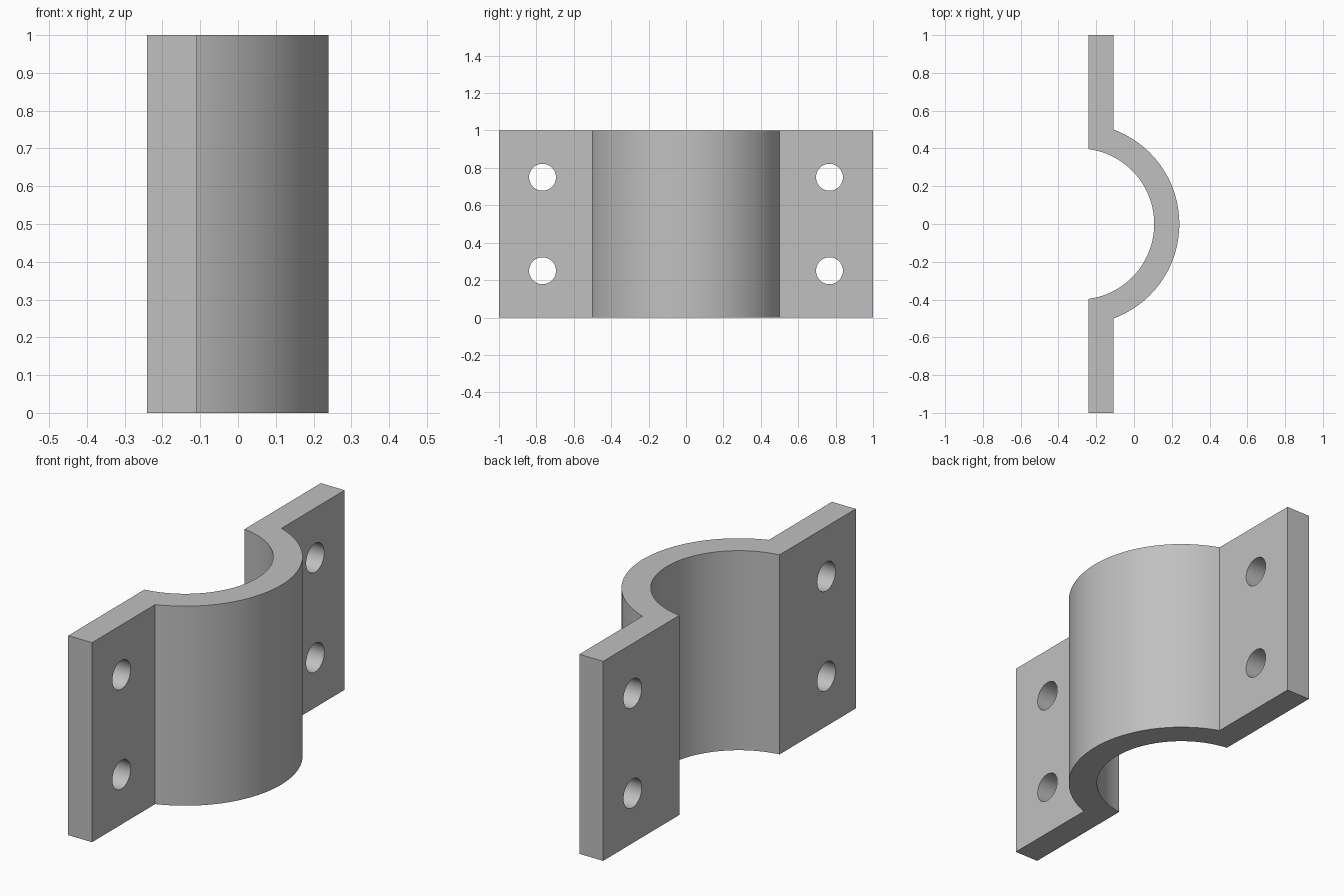
import bpy, bmesh
from math import asin, acos, sin, cos, radians
from mathutils import Matrix

cube = bpy.data.objects.get("Cube")
if cube:
    bpy.data.objects.remove(cube, do_unlink=True)

HEIGHT = 1.0
BACK, FACE = -0.241, -0.109      # x of the two flange faces
CENTRE = -0.293                  # x of the saddle axis
R_OUT, R_IN = 0.533, 0.4
HOLE_Y, HOLE_R = 0.767, 0.072
STEPS = 64

metal = bpy.data.materials.new("grey metal")
metal.use_nodes = True
grey = (0.53, 0.53, 0.53, 1)
metal.diffuse_color = grey
metal.node_tree.nodes["Principled BSDF"].inputs["Base Color"].default_value = grey


def make_object(name, bm):
    bmesh.ops.recalc_face_normals(bm, faces=bm.faces)
    mesh = bpy.data.meshes.new(name)
    bm.to_mesh(mesh)
    bm.free()
    mesh.materials.append(metal)
    obj = bpy.data.objects.new(name, mesh)
    bpy.context.collection.objects.link(obj)
    return obj


def arc(radius, x_end):
    """Arc about the saddle axis, from -y to +y, ending on the plane x_end."""
    half = acos((x_end - CENTRE) / radius)
    angles = [half * (2 * i / STEPS - 1) for i in range(STEPS + 1)]
    return [(CENTRE + radius * cos(a), radius * sin(a)) for a in angles]


# Clamp body: flanges and saddle as one extruded profile
profile = [(BACK, -1), (FACE, -1)] + arc(R_OUT, FACE) + [(FACE, 1), (BACK, 1)]
profile += reversed(arc(R_IN, BACK))
bm = bmesh.new()
base = bm.faces.new([bm.verts.new((x, y, 0)) for x, y in profile])
top = bmesh.ops.extrude_face_region(bm, geom=[base])["geom"]
bmesh.ops.translate(bm, vec=(0, 0, HEIGHT),
                    verts=[v for v in top if isinstance(v, bmesh.types.BMVert)])
if base.is_valid and not any(len(f.verts) == len(profile) and f.calc_center_median().z == 0
                             for f in bm.faces):
    bm.faces.new(base.verts)
clamp = make_object("pipe_clamp", bm)

# Bolt holes: four cylinders cut through the flanges
bm = bmesh.new()
for y in (-HOLE_Y, HOLE_Y):
    for z in (HEIGHT / 4, HEIGHT * 3 / 4):
        place = Matrix.Translation((FACE, y, z)) @ Matrix.Rotation(radians(90), 4, "Y")
        bmesh.ops.create_cone(bm, cap_ends=True, segments=48, radius1=HOLE_R,
                              radius2=HOLE_R, depth=0.6, matrix=place)
cutter = make_object("bolt_hole_cutter", bm)
cutter.hide_render = True

cut = clamp.modifiers.new("bolt_holes", "BOOLEAN")
cut.operation = "DIFFERENCE"
cut.solver = "EXACT"
cut.object = cutter

bpy.ops.object.select_all(action="DESELECT")
clamp.select_set(True)
bpy.context.view_layer.objects.active = clamp
bpy.ops.object.modifier_apply(modifier=cut.name)
bpy.data.objects.remove(cutter, do_unlink=True)
bpy.ops.object.shade_smooth_by_angle(angle=radians(30))
